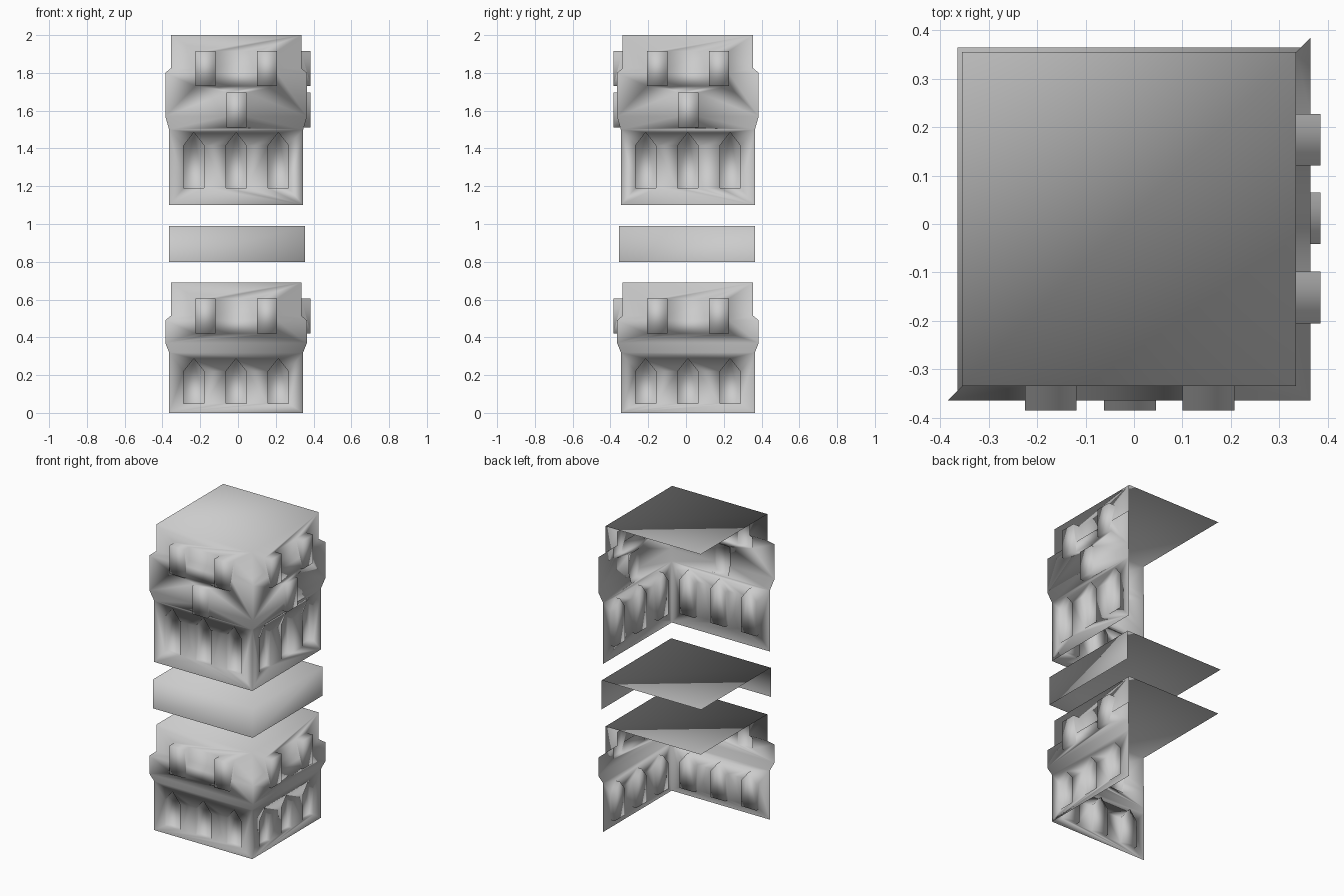
import bpy, bmesh

if "Cube" in bpy.data.objects:
    bpy.data.objects.remove(bpy.data.objects["Cube"])

CX, CY = -0.01, 0.01   # axis of the two bulged blocks


def make_object(name, bm):
    bmesh.ops.recalc_face_normals(bm, faces=bm.faces[:])
    mesh = bpy.data.meshes.new(name)
    bm.to_mesh(mesh)
    bm.free()
    ob = bpy.data.objects.new(name, mesh)
    bpy.context.collection.objects.link(ob)
    return ob


def loft_square(name, profile, cx, cy):
    """Closed square tower through (half width, z) rings."""
    bm = bmesh.new()
    rings = [[bm.verts.new((cx + sx * h, cy + sy * h, z))
              for sx, sy in ((-1, -1), (1, -1), (1, 1), (-1, 1))] for h, z in profile]
    for a, b in zip(rings, rings[1:]):
        for i in range(4):
            j = (i + 1) % 4
            bm.faces.new((a[i], a[j], b[j], b[i]))
    bm.faces.new(rings[0][::-1])
    bm.faces.new(rings[-1])
    return make_object(name, bm)


def prisms(name, outlines, d0, d1):
    """Prisms from (u, z) outlines, repeated on the front and right walls."""
    bm = bmesh.new()
    for side in (0, 1):
        for pts in outlines:
            caps = []
            for d in (d0, d1):
                caps.append([bm.verts.new((CX + d, CY + u, z) if side else (CX + u, CY - d, z))
                             for u, z in pts])
            bm.faces.new(caps[0])
            bm.faces.new(caps[1])
            n = len(pts)
            for i in range(n):
                j = (i + 1) % n
                bm.faces.new((caps[0][i], caps[0][j], caps[1][j], caps[1][i]))
    ob = make_object(name, bm)
    ob.hide_render = True
    return ob


def combine(ob, tool, op):
    mod = ob.modifiers.new(op, 'BOOLEAN')
    mod.operation, mod.object, mod.solver = op, tool, 'EXACT'
    dg = bpy.context.evaluated_depsgraph_get()
    mesh = bpy.data.meshes.new_from_object(ob.evaluated_get(dg))
    ob.modifiers.clear()
    ob.data = mesh
    bpy.data.objects.remove(tool)


def open_shell(ob, z0, cx=CX, cy=CY):
    """Keep only front, right and top; shade smooth."""
    bm = bmesh.new()
    bm.from_mesh(ob.data)
    bm.normal_update()
    gone = []
    for f in bm.faces:
        c, n = f.calc_center_median(), f.normal
        if ((n.x < -0.3 and c.x < cx - 0.32) or (n.y > 0.3 and c.y > cy + 0.32)
                or (n.z < -0.9 and c.z < z0 + 0.002)):
            gone.append(f)
    bmesh.ops.delete(bm, geom=gone, context='FACES')
    bmesh.ops.remove_doubles(bm, verts=bm.verts[:], dist=0.0001)
    for f in bm.faces:
        f.smooth = True
    for e in bm.edges:
        e.smooth = True
    bm.to_mesh(ob.data)
    bm.free()


def rect(u, z0, z1, w=0.0535):
    return [(u - w, z0), (u + w, z0), (u + w, z1), (u - w, z1)]


def arch(u, z0, z1, z2, w=0.0545):
    return [(u - w, z0), (u + w, z0), (u + w, z1), (u, z2), (u - w, z1)]


def block(name, zs, niche, boxes):
    halves = (0.355, 0.355, 0.375, 0.375, 0.345, 0.345)
    ob = loft_square(name, list(zip(halves, zs)), CX, CY)
    # pointed niches
    combine(ob, prisms("niche_cutter", [arch(u, *niche) for u in (-0.2235, 0, 0.2235)],
                       0.325, 0.45), 'DIFFERENCE')
    # projecting window boxes
    combine(ob, prisms("box_tool", [rect(*b) for b in boxes], 0.31, 0.395), 'UNION')
    open_shell(ob, zs[0])


# lower block
block("lower_block", (0, 0.32, 0.37, 0.49, 0.515, 0.69), (0.05, 0.22, 0.287),
      [(-0.162, 0.42, 0.605), (0.164, 0.42, 0.605)])

# plain middle band
band = loft_square("middle_band", [(0.36, 0.80), (0.36, 0.99)], -0.005, 0.005)
open_shell(band, 0.80, -0.005, 0.005)

# upper block
block("upper_block", (1.10, 1.50, 1.57, 1.80, 1.825, 2.0), (1.19, 1.415, 1.485),
      [(-0.162, 1.73, 1.915), (0.164, 1.73, 1.915), (0.002, 1.51, 1.695)])
